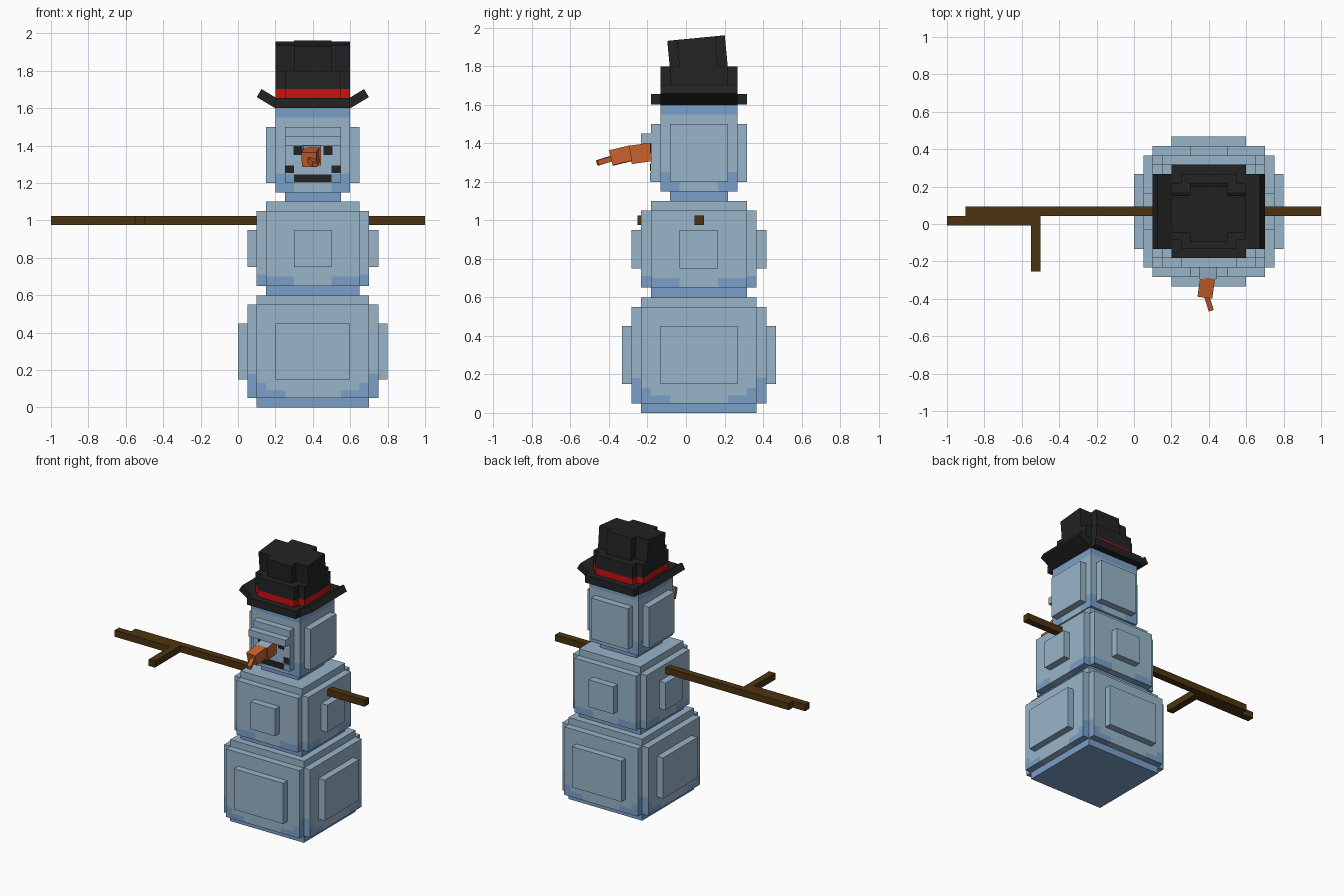
import bpy, bmesh, math
from mathutils import Vector, Euler

cube = bpy.data.objects.get("Cube")
if cube:
    bpy.data.objects.remove(cube, do_unlink=True)

CX, CY = 0.4, 0.067  # vertical axis of the body


def material(name, r, g, b):
    m = bpy.data.materials.new(name)
    m.use_nodes = True
    m.diffuse_color = (r, g, b, 1)
    m.node_tree.nodes["Principled BSDF"].inputs["Base Color"].default_value = (r, g, b, 1)
    return m


SNOW = material("snow", 0.314, 0.462, 0.591)
SHADE = material("blue snow", 0.195, 0.352, 0.578)
BLACK = material("black felt", 0.017, 0.017, 0.017)
RED = material("red band", 0.61, 0.005, 0.005)
ORANGE = material("carrot orange", 0.578, 0.122, 0.026)
WOOD = material("brown wood", 0.076, 0.034, 0.005)


def box(name, loc, size, mats, cuts=(), rule=None, rot=None):
    """Box centred at loc; cuts are (axis, offset) planes, rule picks the second material."""
    bm = bmesh.new()
    bmesh.ops.create_cube(bm, size=1)
    bmesh.ops.scale(bm, vec=size, verts=bm.verts)
    for axis, offset in cuts:
        normal = Vector((0, 0, 0))
        normal[axis] = 1
        bmesh.ops.bisect_plane(bm, geom=bm.verts[:] + bm.edges[:] + bm.faces[:],
                               plane_co=normal * offset, plane_no=normal)
    bm.normal_update()
    if rule:
        for f in bm.faces:
            f.material_index = int(rule(f.calc_center_median(), f.normal))
    mesh = bpy.data.meshes.new(name)
    bm.to_mesh(mesh)
    bm.free()
    for m in mats:
        mesh.materials.append(m)
    ob = bpy.data.objects.new(name, mesh)
    ob.location = loc
    if rot:
        ob.rotation_euler = rot
    bpy.context.collection.objects.link(ob)
    return ob


def span(name, x, y, z, mats, **kw):
    """Box from its extents on each axis."""
    lo, hi = Vector((x[0], y[0], z[0])), Vector((x[1], y[1], z[1]))
    return box(name, (lo + hi) / 2, hi - lo, mats, **kw)


def stained(name, w, d, z0, z1, edge, steps):
    """Snow block with blue steps (inset, height) rising at its lower corners."""
    half = (z1 - z0) / 2
    cuts = [(2, h - half) for _, h in steps]
    for inset, _ in steps:
        for axis in (0, 1):
            cuts += [(axis, s * (edge - inset)) for s in (-1, 1)]

    def rule(c, n):
        u = edge - min(abs(c.x), abs(c.y))
        return any(u < inset + 0.001 and c.z + half < h for inset, h in steps)
    box(name, (CX, CY, (z0 + z1) / 2), (w, d, z1 - z0), (SNOW, SHADE), cuts, rule)


def ball(name, z0, width, plate, plate_z, steps):
    """Stepped snowball: core, crossing slabs and outer plates."""
    z1 = z0 + (width if width > 0.55 else 0.5)
    mid = (z0 + z1) / 2
    box(name + "_core", (CX, CY, mid), (width, width, z1 - z0), (SNOW, SHADE),
        [(2, z0 + 0.05 - mid)], lambda c, n: c.z < z0 + 0.05 - mid)
    for tag, dims in (("side", (1, 0)), ("front", (0, 1))):
        a, b = dims
        stained(name + "_" + tag + "_slab", width + 0.1 * a, width + 0.1 * b,
                z0 + 0.05, z1 - 0.05, width / 2, steps)
        outer = width + 0.2
        box(name + "_" + tag + "_plate", (CX, CY, sum(plate_z) / 2),
            (outer if a else plate, outer if b else plate, plate_z[1] - plate_z[0]), (SNOW,))


# Body
ball("lower_ball", 0, 0.6, 0.4, (0.15, 0.45), ((0, 0.13), (0.05, 0.08), (0.15, 0.04)))
ball("middle_ball", 0.6, 0.5, 0.2, (0.75, 0.95), ((0, 0.06), (0.15, 0.05)))
box("neck", (CX, CY, 1.125), (0.3, 0.3, 0.05), (SHADE,))

# Head
stained("head", 0.4, 0.4, 1.15, 1.55, 0.2, ((0.05, 0.1), (0.1, 0.05)))
box("head_top", (CX, CY, 1.575), (0.4, 0.4, 0.05), (SHADE,))
box("head_side_plate", (CX, CY, 1.35), (0.5, 0.3, 0.3), (SNOW,))
box("head_front_plate", (CX, CY, 1.35), (0.3, 0.5, 0.3), (SNOW,))
FACE = CY - 0.25
span("brow", (0.25, 0.55), (FACE - 0.05, FACE), (1.4, 1.45), (SNOW,))

# Face details
for side, s in (("right", -1), ("left", 1)):
    for part, dx, z, mat in (("eye", 0.08, 1.375, BLACK), ("cheek_coal", 0.125, 1.275, BLACK),
                             ("chin_shade", 0.125, 1.225, SHADE)):
        tall = 0.04 if part == "cheek_coal" else 0.048
        box(side + "_" + part, (CX + s * dx, FACE - 0.002, z), (0.048, 0.006, tall), (mat,))
box("mouth", (CX, FACE - 0.002, 1.225), (0.2, 0.006, 0.04), (BLACK,))

# Crooked carrot nose
NOSE = (("nose_base", (0.395, FACE, 1.355), (0.395, -0.288, 1.34), 0.096),
        ("nose_middle", (0.395, -0.28, 1.35), (0.38, -0.385, 1.325), 0.08),
        ("nose_tip", (0.385, -0.375, 1.325), (0.412, -0.46, 1.298), 0.028))
for name, a, b, thick in NOSE:
    a, b = Vector(a), Vector(b)
    snowy = name == "nose_base"
    box(name, (a + b) / 2, (thick, (b - a).length, thick), (ORANGE, SNOW),
        rule=lambda c, n: snowy and n.z > 0.9,
        rot=(b - a).to_track_quat('Y', 'Z').to_euler())

# Stick arms
ARM_Z = (0.976, 1.024)
span("arm_stick", (-0.9, 1), (CY - 0.024, CY + 0.026), ARM_Z, (WOOD,))
span("arm_fork", (-1, -0.5), (CY - 0.074, CY - 0.024), ARM_Z, (WOOD,))
span("arm_twig", (-0.55, -0.5), (CY - 0.32, CY - 0.074), ARM_Z, (WOOD,))

# Hat brim with raised sides
box("hat_brim", (CX, CY, 1.628), (0.4, 0.5, 0.055), (BLACK,))
for side, s in (("right", -1), ("left", 1)):
    box(side + "_brim_flap", (CX + s * 0.237, CY, 1.651), (0.117, 0.4, 0.05), (BLACK,),
        rot=Euler((0, -s * math.radians(31), 0)))

# Hat crown with band, then the tilted top
for tag, w, d in (("wide", 0.4, 0.3), ("deep", 0.3, 0.4)):
    box("crown_" + tag, (CX, CY, 1.725), (w, d, 0.15), (BLACK, RED),
        [(2, -0.023)], lambda c, n: c.z < -0.023)
for tag, w, d in (("wide", 0.4, 0.2), ("deep", 0.2, 0.3)):
    box("hat_top_" + tag, (CX, 0.061, 1.852), (w, d, 0.19), (BLACK,),
        rot=Euler((math.radians(5.5), 0, 0)))
